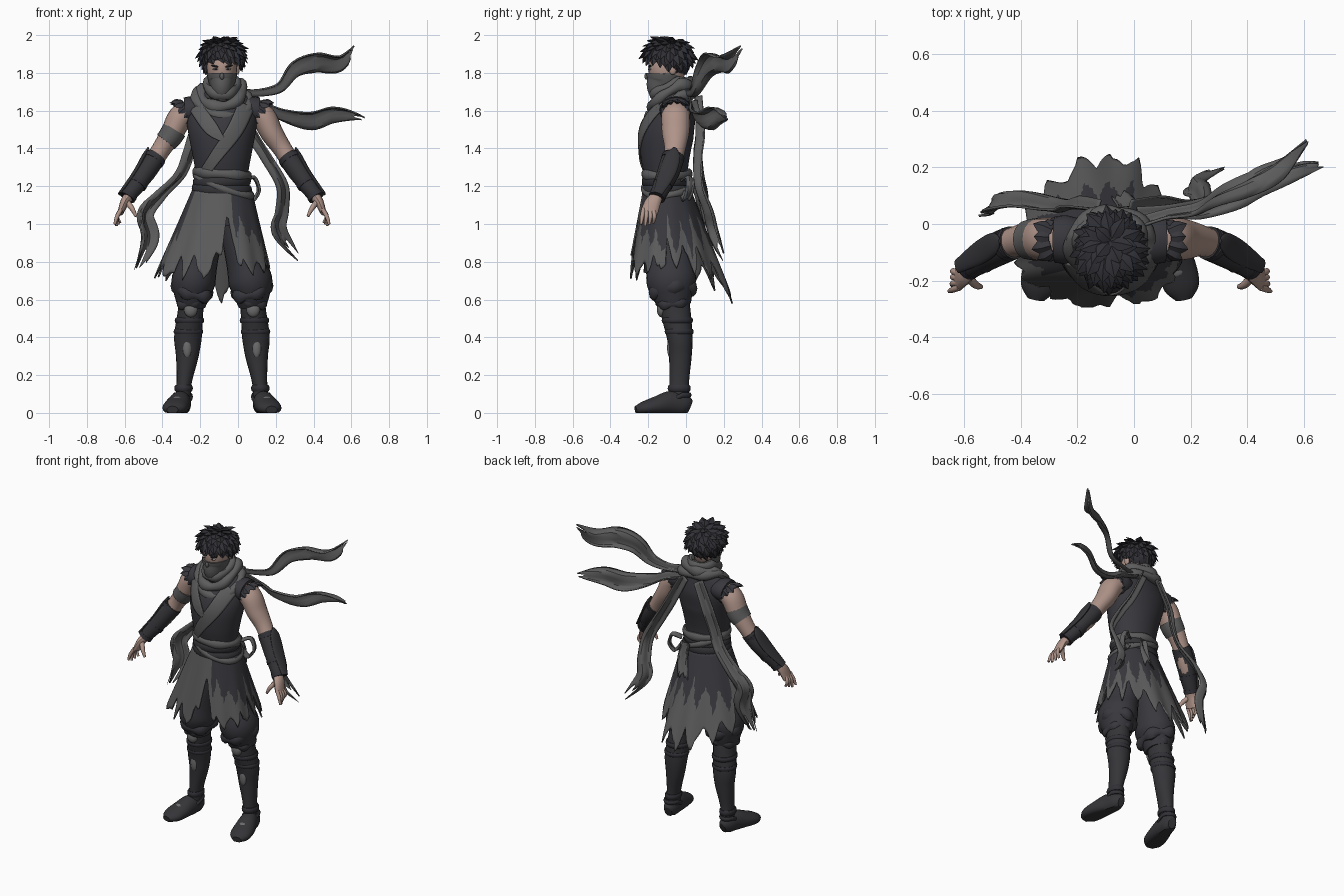
import bpy, bmesh, math, random
from math import sin, cos, pi
from mathutils import Vector, Matrix

random.seed(4)
cube = bpy.data.objects.get("Cube")
if cube:
    bpy.data.objects.remove(cube, do_unlink=True)
AXIS = -0.085          # the body's own middle line
X, Y, Z = Vector((1, 0, 0)), Vector((0, 1, 0)), Vector((0, 0, 1))
made = []


def material(name, r, g, b):
    m = bpy.data.materials.new(name)
    m.use_nodes = True
    m.diffuse_color = (r, g, b, 1)
    node = next(n for n in m.node_tree.nodes if n.type == 'BSDF_PRINCIPLED')
    node.inputs["Base Color"].default_value = (r, g, b, 1)
    node.inputs["Roughness"].default_value = 0.9
    return m


dark = material("dark cloth", .040, .039, .047)
grey = material("grey cloth", .108, .107, .108)
black = material("black hair", .030, .030, .037)
leather = material("dark leather", .035, .035, .040)
skin = material("skin", .43, .295, .25)
plate = material("grey plate", .15, .15, .155)
white = material("eye white", .5, .48, .46)


def finish(name, bm, mats, mirror=False, thick=0, wrap=None):
    bmesh.ops.recalc_face_normals(bm, faces=bm.faces[:])
    mesh = bpy.data.meshes.new(name)
    bm.to_mesh(mesh)
    bm.free()
    for m in mats if isinstance(mats, list) else [mats]:
        mesh.materials.append(m)
    ob = bpy.data.objects.new(name, mesh)
    bpy.context.collection.objects.link(ob)
    ob.location.x = AXIS
    if wrap:
        mod = ob.modifiers.new("wrap", 'SHRINKWRAP')
        mod.target, mod.wrap_method, mod.offset = wrap, 'PROJECT', .006
        mod.use_project_y = True
    if thick:
        mod = ob.modifiers.new("thickness", 'SOLIDIFY')
        mod.thickness, mod.offset = thick, 0
    if mirror:
        ob.modifiers.new("mirror", 'MIRROR').use_clip = False
    made.append(ob)
    return ob


def spline(pts, t):
    n = len(pts) - 1
    s = min(max(t, 0) * n, n - 1e-5)
    i = int(s)
    f = s - i
    a, b, c, d = [Vector(pts[max(0, min(n, k))]) for k in range(i - 1, i + 3)]
    return b + .5 * f * (c - a + f * (2 * a - 5 * b + 4 * c - d + f * (3 * (b - c) + d - a)))


def skin_grid(bm, rows, closed):
    for r, s in zip(rows, rows[1:]):
        for j in range(len(r) - (not closed)):
            k = (j + 1) % len(r)
            bm.faces.new((r[j], r[k], s[k], s[j]))


# Tube through (x, y, z, radius across, radius along ref), flattened at the ground
def tube(bm, pts, sides=20, steps=5, ref=Y):
    rows, n = [], steps * (len(pts) - 1)
    for k in range(n + 1):
        p = spline(pts, k / n)
        t = (spline(pts, k / n + .01) - spline(pts, k / n - .01)).to_3d().normalized()
        u = t.cross(ref).normalized()
        v = t.cross(u)
        ring = []
        for j in range(sides):
            a = 2 * pi * j / sides
            q = p.to_3d() + u * p[3] * cos(a) + v * p[4] * sin(a)
            ring.append(bm.verts.new((q.x, q.y, max(q.z, 0))))
        rows.append(ring)
    skin_grid(bm, rows, True)
    bm.faces.new(rows[0])
    bm.faces.new(rows[-1])


def part(name, mat, *paths, mirror=False, **kw):
    bm = bmesh.new()
    for p in paths:
        tube(bm, p, **kw)
    return finish(name, bm, mat, mirror)


# Wrapped band: centre, radii, half height, half thickness, side tilt, front droop, folds
def band(bm, c, rx, ry, h, th, tilt=0, droop=0, fold=0, n=40):
    rows = []
    for i in range(n):
        a = 2 * pi * i / n
        w = 1 + fold * sin(5 * a + c[2] * 40)
        z = c[2] + tilt * cos(a) + droop * min(sin(a), .3)
        rows.append([bm.verts.new((c[0] + (rx + th * w * cos(b)) * cos(a),
                                   c[1] + (ry + th * w * cos(b)) * sin(a),
                                   z + h * w * sin(b))) for b in [k * pi / 5 for k in range(10)]])
    skin_grid(bm, rows + rows[:1], True)


def bands(name, mat, *specs, mirror=False):
    bm = bmesh.new()
    for s in specs:
        band(bm, *s)
    return finish(name, bm, mat, mirror)


# Cloth strip through (x, y, z, width) with a torn end
def ribbon(name, mat, pts, wide, torn=.1, wrap=None):
    bm, rows, cols, n = bmesh.new(), [], 8, 44
    rip = [torn * random.random() for _ in range(cols + 1)]
    for k in range(n + 1):
        row = []
        for j in range(cols + 1):
            t = k / n * (1 - rip[j])
            p = spline(pts, t)
            d = (spline(pts, t + .01) - spline(pts, t - .01)).to_3d().normalized()
            w = (wide - d * wide.dot(d)).normalized()
            s = j / cols - .5
            bulge = d.cross(w) * p[3] * .18 * cos(2 * pi * s + 3 * t)
            row.append(bm.verts.new(p.to_3d() + w * p[3] * s + bulge * (not wrap)))
        rows.append(row)
    skin_grid(bm, rows, False)
    return finish(name, bm, mat, False, .008, wrap)


def blob(name, mat, c, size, tilt=0, mirror=False):
    bm = bmesh.new()
    m = Matrix.Translation(c) @ Matrix.Rotation(tilt, 4, 'Y') @ Matrix.Diagonal((*size, 1))
    bmesh.ops.create_uvsphere(bm, u_segments=24, v_segments=16, radius=1, matrix=m)
    return finish(name, bm, mat, mirror)


def lock(bm, p, way, normal, length, width):
    side = [(-.3, .6), (.35, 1), (.7, .6), (1, .04)]
    tube(bm, [(*(p + way * length * s), width * w, width * w * .5) for s, w in side], 4, 2, normal)


# Head, mask and face
blob("head", skin, (0, -.1, 1.83), (.08, .1, .12))
blob("ear", skin, (.082, -.07, 1.82), (.012, .02, .03), mirror=True)
part("mask", grey, [(0, -.1, 1.66, .055, .06), (0, -.122, 1.72, .06, .083),
                    (0, -.115, 1.76, .074, .094), (0, -.112, 1.792, .081, .1),
                    (0, -.112, 1.798, .078, .096)])
blob("nose", grey, (0, -.208, 1.782), (.012, .012, .018))
blob("eye", white, (.033, -.191, 1.82), (.016, .008, .005), mirror=True)
blob("pupil", black, (.032, -.197, 1.82), (.007, .004, .005), mirror=True)
blob("brow", black, (.034, -.191, 1.835), (.024, .009, .005), -.2, mirror=True)

# Hair: a cap covered in pointed locks that fall away from the crown
blob("hair_cap", black, (0, -.092, 1.893), (.095, .107, .08))
blob("hair_back", black, (0, -.055, 1.85), (.082, .075, .075))
bm = bmesh.new()
crown, count = Vector((0, .3, 1)).normalized(), 150
for i in range(count):
    h = 1 - 1.8 * (i + .5) / count
    a, r = i * 2.4, math.sqrt(1 - h * h)
    d = Vector((r * cos(a), r * sin(a), h))
    if h < (.0 if d.y < -.4 else -.1) and d.y < .15:
        continue
    flow = (d * d.dot(crown) - crown).normalized()
    lift = .15 + .25 * max(h, 0) + random.uniform(0, .2)
    way = (flow * .9 + d * lift + crown.cross(d) * .3).normalized()
    p = Vector((d.x * .096, -.092 + d.y * .108, 1.89 + d.z * .08))
    lock(bm, p, way, d, random.uniform(.055, .085), random.uniform(.022, .032))
finish("hair_locks", bm, black)

# Torso
torso = part("vest", dark, [
    (0, -.09, 1.0, .15, .12), (0, -.1, 1.13, .148, .122), (0, -.105, 1.25, .138, .115),
    (0, -.11, 1.36, .155, .13), (0, -.1, 1.48, .178, .142), (0, -.07, 1.58, .19, .122),
    (0, -.06, 1.65, .165, .09), (0, -.07, 1.72, .07, .07)], sides=48)
ribbon("lapel_long", grey, [(.13, -.4, 1.63, .09), (.07, -.4, 1.5, .085), (-.03, -.4, 1.36, .065),
                            (-.1, -.4, 1.26, .05)], X, 0, torso)
ribbon("lapel_short", grey, [(-.14, -.4, 1.62, .07), (-.06, -.4, 1.51, .075), (0, -.4, 1.45, .03)],
       X, 0, torso)
part("sleeve", dark, [(.1, -.055, 1.605, .05, .07), (.15, -.055, 1.605, .07, .085),
                      (.195, -.055, 1.6, .07, .082)], mirror=True)
bm = bmesh.new()
arm_way = Vector((.75, 0, -.65)).normalized()
for i in range(13):
    a = 2 * pi * i / 13
    out = Y * cos(a) + arm_way.cross(Y) * sin(a)
    flare = .75 if out.z > .4 else .1
    lock(bm, Vector((.185, -.055, 1.6)) + out * .066, (arm_way + out * flare).normalized(), out,
         random.uniform(.035, .055), .026)
finish("sleeve_tatters", bm, dark, True)

# Arms, bracers and hands
part("arm", skin, [(.16, -.055, 1.6, .06, .072), (.22, -.055, 1.565, .066, .076),
                   (.265, -.055, 1.48, .06, .072), (.325, -.06, 1.39, .05, .055),
                   (.4, -.09, 1.27, .048, .05), (.49, -.15, 1.15, .03, .034)], mirror=True)
part("arm_wrap", grey, [(-.25, -.055, 1.5, .066, .076), (-.272, -.055, 1.465, .064, .074),
                        (-.297, -.057, 1.435, .06, .068)])
part("bracer", leather, [(.345, -.066, 1.36, .054, .06), (.4, -.09, 1.285, .056, .06),
                         (.455, -.125, 1.205, .048, .05), (.502, -.155, 1.14, .038, .042)], mirror=True)
cuffs = [[(x, y, z, r, r), (x + .012, y - .008, z - .018, r, r)]
         for x, y, z, r in [(.355, -.068, 1.352, .06), (.44, -.115, 1.225, .053), (.49, -.147, 1.157, .045)]]
part("bracer_cuffs", black, *cuffs, mirror=True)
part("elbow_plate", leather, [(.39, -.06, 1.405, .004, .008), (.41, -.07, 1.36, .014, .04),
                              (.46, -.1, 1.27, .014, .045), (.54, -.15, 1.16, .01, .025)], mirror=True)
fingers = [[(.532, y * .75 - .05, 1.08, .011, .012), (.555, y, 1.04, .011, .011),
            (.568 - k * .01, y - .006, .99 + abs(k - 1) * .008, .007, .007)]
           for k, y in enumerate((-.232, -.21, -.188, -.167))]
part("hand", skin, [(.49, -.15, 1.15, .028, .032), (.515, -.175, 1.115, .024, .042),
                    (.537, -.195, 1.06, .016, .045)], *fingers,
     [(.505, -.185, 1.12, .016, .017), (.475, -.215, 1.08, .013, .014), (.455, -.222, 1.04, .007, .008)],
     sides=12, mirror=True)

# Neck scarf and its four torn tails
bands("scarf", grey, ((0, -.075, 1.735), .078, .098, .03, .024, 0, .05, .15),
      ((0, -.072, 1.7), .108, .107, .034, .03, .012, .08, .2),
      ((.005, -.075, 1.665), .137, .112, .03, .03, -.015, .095, .2))
slant = Vector((-.3, -.85, .7))
ribbon("scarf_tail_upper", grey, [
    (.1, .0, 1.69, .05), (.2, .03, 1.69, .05), (.31, .05, 1.72, .07), (.39, .1, 1.82, .11),
    (.5, .15, 1.86, .13), (.62, .22, 1.855, .1), (.705, .3, 1.94, .03)], slant, .16)
ribbon("scarf_tail_lower", grey, [
    (.1, .03, 1.66, .06), (.22, .04, 1.62, .06), (.33, .05, 1.57, .09), (.47, .1, 1.545, .12),
    (.58, .16, 1.58, .11), (.68, .2, 1.58, .07), (.755, .21, 1.56, .02)], slant, .16)
flat = Vector((1, .5, 0))
ribbon("back_tail_right", grey, [
    (-.05, .06, 1.67, .06), (-.13, .07, 1.5, .07), (-.17, .06, 1.38, .07), (-.22, .07, 1.26, .07),
    (-.33, .09, 1.15, .08), (-.41, .08, 1.05, .1), (-.385, .07, .92, .1), (-.455, .04, .75, .03)], flat, .12)
ribbon("back_tail_left", grey, [
    (.06, .06, 1.67, .06), (.16, .07, 1.48, .07), (.24, .06, 1.35, .07), (.32, .07, 1.2, .07),
    (.315, .12, 1.07, .08), (.3, .15, .96, .09), (.42, .21, .8, .03)], flat, .12)

# Sash
bands("sash_dark", leather, ((0, -.103, 1.225), .14, .117, .028, .014, .006),
      ((0, -.1, 1.18), .146, .121, .03, .014, -.006))
bands("sash_grey", grey, ((0, -.103, 1.265), .14, .118, .026, .018, -.012, 0, .15),
      ((.01, -.1, 1.205), .148, .122, .02, .016, -.055, .02, .1))
ribbon("sash_loop", grey, [(.12, -.01, 1.23, .04), (.17, .02, 1.245, .04), (.195, .02, 1.18, .04),
                           (.165, .0, 1.13, .04), (.13, -.01, 1.17, .04)], Y, 0)
ribbon("sash_end", grey, [(.05, .04, 1.22, .05), (.06, .07, 1.12, .07), (.04, .11, 1.0, .07)], X, .25)

# Torn skirt: grey front panels and hem, dark sides and back
bm, rows, shade, cols, steps = bmesh.new(), [], [], 144, 22
teeth = [random.uniform(.04, .17) for _ in range(cols)]
for i in range(cols):
    a = 2 * pi * i / cols
    front, right = -sin(a), max(0, -cos(a))
    tooth = abs((i % 8) / 4 - 1) * teeth[i // 8] + abs((i % 5) / 2.5 - 1) * teeth[i // 5 + 40] * .3
    slit = max(0, 1 - abs(a - 1.54 * pi) / .32) * .26
    hem = .675 + .07 * abs(cos(a)) - .12 * max(0, -front) ** 3 - .04 * right + tooth + slit
    shade.append(2 if front > .45 and cos(a) < .3 else .82 + .1 * max(0, front) + 1.2 * tooth)
    row = []
    for k in range(steps + 1):
        z = 1.175 + (hem - 1.175) * k / steps
        t = (1.175 - z) * 2
        fold = 1 + .03 * t * sin(11 * a)
        ry = .125 + t * (.09 if front > 0 else .195)
        row.append(bm.verts.new(((.156 + (.115 + .1 * right) * t) * cos(a) * fold,
                                 -.1 + ry * sin(a) * fold, z)))
    rows.append(row)
skin_grid(bm, rows + rows[:1], False)
bm.faces.ensure_lookup_table()
for n, f in enumerate(bm.faces):
    f.material_index = int(f.calc_center_median().z < shade[n // steps])
finish("skirt", bm, [dark, grey], False, .008)

# Legs and boots
part("trouser_leg", dark, [
    (.065, -.09, 1.1, .07, .095), (.09, -.085, .95, .092, .11), (.122, -.08, .8, .1, .12),
    (.15, -.078, .7, .117, .132), (.158, -.07, .62, .095, .108), (.16, -.062, .56, .072, .08)],
     mirror=True, sides=24)
bands("trouser_folds", dark, ((.155, -.072, .65), .085, .1, .035, .026, .02, .02, .3),
      ((.16, -.068, .595), .066, .076, .026, .018, -.015, .01, .3), mirror=True)
part("boot_shaft", leather, [
    (.16, -.06, .6, .066, .076), (.168, -.052, .52, .068, .078), (.18, -.033, .4, .073, .068),
    (.184, -.03, .3, .06, .06), (.2, -.036, .16, .04, .052), (.208, -.035, .05, .043, .055)], mirror=True)
part("boot_foot", leather, [
    (.203, .02, .03, .025, .035), (.208, -.01, .042, .044, .055), (.22, -.08, .05, .056, .066),
    (.24, -.16, .036, .067, .05), (.254, -.225, .024, .062, .036), (.262, -.266, .016, .03, .02)],
     mirror=True, ref=Z)
bands("boot_straps", black, ((.172, -.046, .49), .068, .073, .016, .01),
      ((.178, -.036, .43), .07, .069, .014, .008), ((.203, -.036, .13), .04, .052, .018, .009),
      ((.208, -.038, .085), .044, .057, .014, .01, 0, .03), mirror=True)
blob("knee_pad", plate, (.165, -.13, .548), (.036, .024, .042), mirror=True)
blob("shin_plate", plate, (.184, -.082, .345), (.024, .018, .055), mirror=True)
blob("toe_plate", plate, (.236, -.15, .07), (.036, .04, .018), mirror=True)

# Smooth shading with sharp creases
bpy.ops.object.select_all(action='DESELECT')
for ob in made:
    ob.select_set(True)
bpy.context.view_layer.objects.active = made[0]
bpy.ops.object.shade_smooth_by_angle(angle=math.radians(40))
